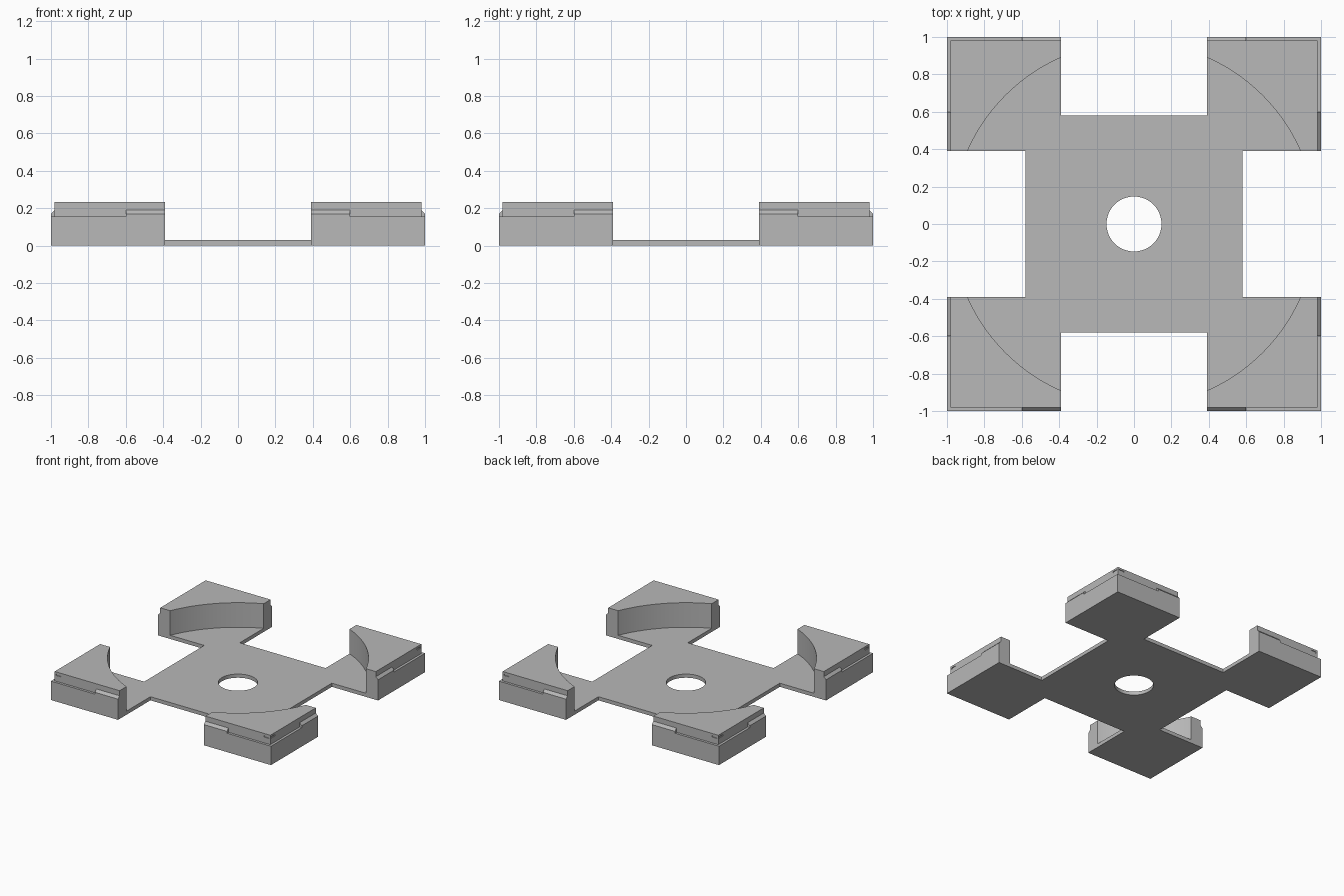
import bpy, bmesh, math
from mathutils import Matrix, Vector

if "Cube" in bpy.data.objects:
    bpy.data.objects.remove(bpy.data.objects["Cube"])

ARM, WAIST, TOP = 0.39, 0.58, 0.232      # gap half width, plate half width, height
FLOOR, LEDGE, LIP = 0.03, 0.155, 0.98    # plate thickness, rim height, lip offset
TAB = 0.6                                # tabs run from ARM to TAB

grey = bpy.data.materials.new("grey plastic")
grey.use_nodes = True
colour = (0.48, 0.48, 0.48, 1)
grey.diffuse_color = colour
grey.node_tree.nodes["Principled BSDF"].inputs["Base Color"].default_value = colour


def prism(bm, points, offset):
    """Closed solid from a flat outline pushed along an offset."""
    face = bm.faces.new([bm.verts.new(p) for p in points])
    new = bmesh.ops.extrude_face_region(bm, geom=[face])["geom"]
    bmesh.ops.translate(bm, vec=Vector(offset),
                        verts=[g for g in new if isinstance(g, bmesh.types.BMVert)])


def box(bm, x0, x1, y0, y1, z0, z1):
    prism(bm, [(x0, y0, z0), (x1, y0, z0), (x1, y1, z0), (x0, y1, z0)], (0, 0, z1 - z0))


def disc(bm, radius, z0, z1, sides):
    ring = [(radius * math.cos(2 * math.pi * i / sides),
             radius * math.sin(2 * math.pi * i / sides), z0) for i in range(sides)]
    prism(bm, ring, (0, 0, z1 - z0))


def make(name, bm):
    bmesh.ops.recalc_face_normals(bm, faces=bm.faces)
    mesh = bpy.data.meshes.new(name)
    bm.to_mesh(mesh)
    bm.free()
    obj = bpy.data.objects.new(name, mesh)
    bpy.context.collection.objects.link(obj)
    return obj


# Holder: notched square outline, one quarter repeated four times
bm = bmesh.new()
outline = []
for k in range(4):
    turn = Matrix.Rotation(k * math.pi / 2, 3, 'Z')
    for p in [(WAIST, ARM), (1, ARM), (1, 1), (ARM, 1), (ARM, WAIST)]:
        outline.append(turn @ Vector((*p, 0)))
prism(bm, outline, (0, 0, TOP))
holder = make("corner_holder", bm)
holder.data.materials.append(grey)
bpy.context.view_layer.objects.active = holder
holder.select_set(True)


def cut(bm):
    cutter = make("cutter", bm)
    cutter.hide_render = True
    mod = holder.modifiers.new("cut", 'BOOLEAN')
    mod.operation, mod.solver, mod.object = 'DIFFERENCE', 'EXACT', cutter
    bpy.ops.object.modifier_apply(modifier=mod.name)
    bpy.data.objects.remove(cutter)


# Round seat above the plate, and the centre hole
bm = bmesh.new()
disc(bm, 0.972, FLOOR, 0.5, 128)
cut(bm)
bm = bmesh.new()
disc(bm, 0.147, -0.1, 0.1, 64)
cut(bm)

for k in range(4):
    turn = Matrix.Rotation(k * math.pi / 2, 3, 'Z')

    # Stepped rim near the outer corners
    rim = bmesh.new()
    for x0, x1 in [(-1.1, -TAB), (TAB, 1.1)]:
        box(rim, x0, x1, LIP, 1.1, LEDGE, 0.3)

    # Sloped snap tabs next to the gaps
    tabs = bmesh.new()
    profile = [(LIP, 0.19), (1, 0.17), (1.1, 0.17), (1.1, 0.3), (LIP, 0.3)]
    prism(tabs, [(-TAB - 0.05, y, z) for y, z in profile], (2 * TAB + 0.1, 0, 0))

    # Small shallow slots in the lip
    slots = bmesh.new()
    for x in (-0.945, 0.945):
        box(slots, x - 0.024, x + 0.024, LIP - 0.006, 1.1, 0.203, 0.216)

    for part in (rim, tabs, slots):
        bmesh.ops.transform(part, matrix=turn.to_4x4(), verts=part.verts)
        cut(part)

bpy.ops.object.shade_smooth_by_angle(angle=math.radians(30))
